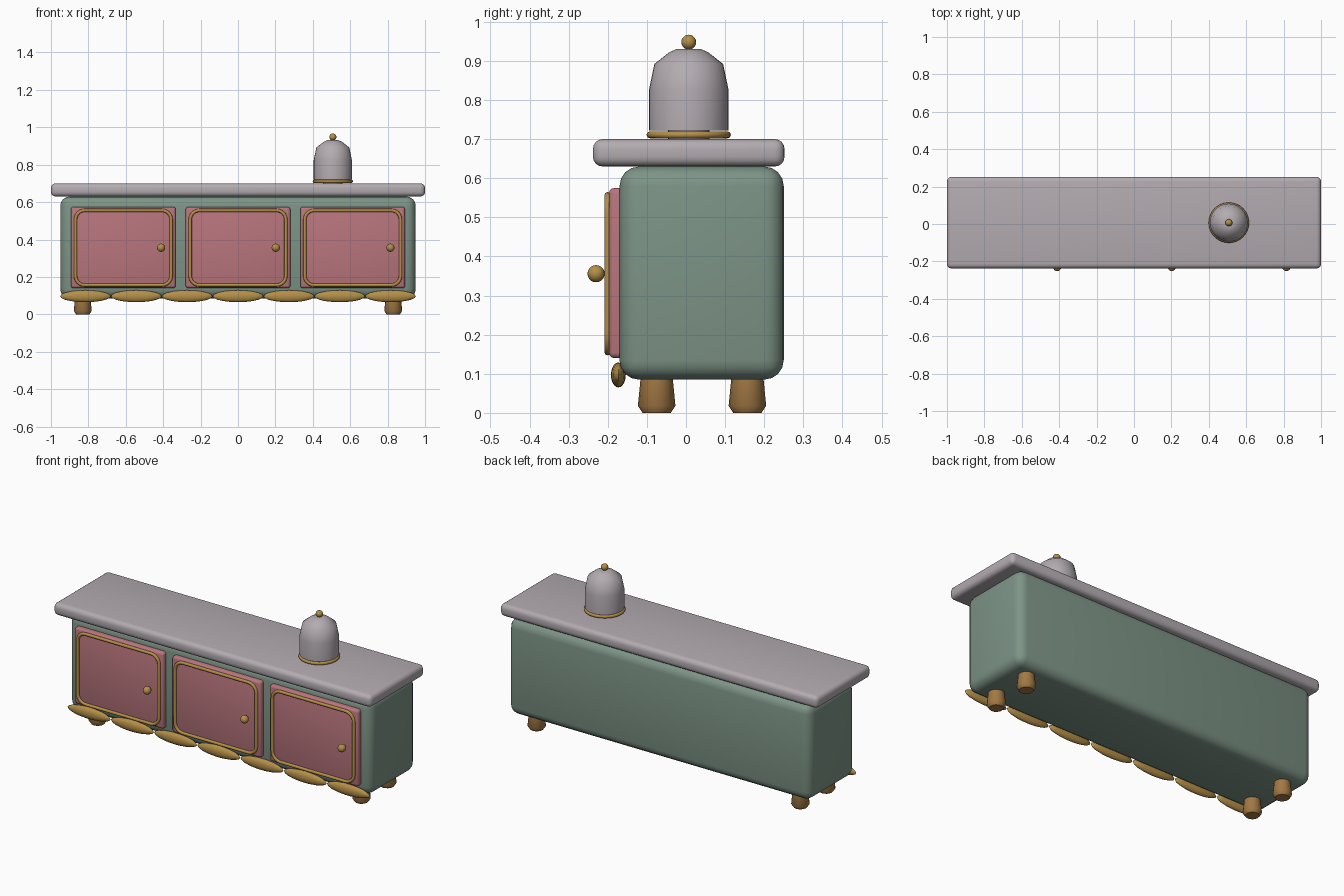
import bpy, bmesh, math
from mathutils import Matrix, Vector

old = bpy.data.objects.get("Cube")
if old:
    bpy.data.objects.remove(old, do_unlink=True)


def material(name, rgb):
    m = bpy.data.materials.new(name)
    m.use_nodes = True
    m.diffuse_color = (*rgb, 1)
    node = next(n for n in m.node_tree.nodes if n.type == 'BSDF_PRINCIPLED')
    node.inputs["Base Color"].default_value = (*rgb, 1)
    return m


green = material("sage green", (0.205, 0.295, 0.24))
pink = material("dusty pink", (0.48, 0.18, 0.205))
grey = material("warm grey", (0.45, 0.41, 0.44))
gold = material("gold", (0.46, 0.275, 0.065))
brown = material("foot brown", (0.36, 0.19, 0.058))


def finish(name, bm, mat, angle=40):
    bmesh.ops.recalc_face_normals(bm, faces=bm.faces)
    me = bpy.data.meshes.new(name)
    bm.to_mesh(me)
    bm.free()
    me.materials.append(mat)
    me.shade_smooth()
    me.set_sharp_from_angle(angle=math.radians(angle))
    ob = bpy.data.objects.new(name, me)
    bpy.context.collection.objects.link(ob)
    return ob


def rounded_box(name, lo, hi, bevel, segments, mat):
    lo, hi = Vector(lo), Vector(hi)
    bm = bmesh.new()
    bmesh.ops.create_cube(bm, size=1, matrix=Matrix.Translation((lo + hi) / 2)
                          @ Matrix.Diagonal((*(hi - lo), 1)))
    bmesh.ops.bevel(bm, geom=bm.edges[:], offset=bevel, segments=segments,
                    profile=0.5, affect='EDGES')
    return finish(name, bm, mat)


def ellipsoid(name, centre, radii, mat, segments=16, rings=10):
    bm = bmesh.new()
    bmesh.ops.create_uvsphere(bm, u_segments=segments, v_segments=rings, radius=1,
                              matrix=Matrix.Translation(centre) @ Matrix.Diagonal((*radii, 1)))
    return finish(name, bm, mat, 60)


def lathe(name, centre, profile, mat, segments=24, angle=40):
    """Spin a (radius, height) profile around a vertical axis."""
    bm = bmesh.new()
    verts = [bm.verts.new((r, 0, z)) for r, z in profile]
    edges = [bm.edges.new(pair) for pair in zip(verts, verts[1:])]
    bmesh.ops.spin(bm, geom=verts + edges, cent=(0, 0, 0), axis=(0, 0, 1),
                   angle=math.tau, steps=segments)
    bmesh.ops.remove_doubles(bm, verts=bm.verts, dist=0.0001)
    bmesh.ops.translate(bm, verts=bm.verts, vec=centre)
    return finish(name, bm, mat, angle)


def trim_frame(name, centre, half_w, half_h, corner, tube):
    """Round tube swept along a rounded rectangle in the door plane."""
    bm = bmesh.new()
    steps, sides, rings = 6, 8, []
    for q, (sx, sz) in enumerate(((1, 1), (-1, 1), (-1, -1), (1, -1))):
        for i in range(steps + 1):
            a = (q + i / steps) * math.pi / 2
            out = Vector((math.cos(a), 0, math.sin(a)))
            p = Vector(centre) + Vector((sx * (half_w - corner), 0, sz * (half_h - corner)))
            p += out * corner
            ring = []
            for k in range(sides):
                t = math.tau * k / sides
                ring.append(bm.verts.new(p + out * tube * math.cos(t)
                                         + Vector((0, tube * math.sin(t), 0))))
            rings.append(ring)
    for a, b in zip(rings, rings[1:] + rings[:1]):
        for k in range(sides):
            n = (k + 1) % sides
            bm.faces.new((a[k], a[n], b[n], b[k]))
    return finish(name, bm, gold, 60)


# Cabinet and counter
rounded_box("cabinet_body", (-0.95, -0.17, 0.085), (0.95, 0.25, 0.63), 0.05, 4, green)
rounded_box("counter_top", (-1, -0.238, 0.63), (1, 0.252, 0.70), 0.025, 4, grey)

# Doors with trim and knobs
for side, x in (("right", -0.613), ("middle", 0), ("left", 0.613)):
    rounded_box(f"{side}_door", (x - 0.28, -0.197, 0.14), (x + 0.28, -0.15, 0.575),
                0.014, 3, pink)
    trim_frame(f"{side}_door_trim", (x, -0.2, 0.356), 0.256, 0.2, 0.05, 0.009)
    ellipsoid(f"{side}_door_knob", (x + 0.202, -0.23, 0.356), (0.022,) * 3, gold)

# Scalloped lower trim
for i in range(7):
    ellipsoid(f"scallop_{i + 1}", ((i - 3) * 0.272, -0.173, 0.097),
              (0.135, 0.019, 0.032), gold)

# Feet
foot = [(0, 0), (0.036, 0), (0.048, 0.018), (0.04, 0.1), (0, 0.1)]
for side, x in (("right", -0.83), ("left", 0.83)):
    for end, y in (("front", -0.075), ("back", 0.157)):
        lathe(f"{end}_{side}_foot", (x, y, 0), foot, brown, 16, 50)

# Serving dome on a gold ring
dome_at = (0.507, 0.007, 0)
ring = [(0.099 + 0.009 * math.cos(math.tau * k / 8),
         0.711 + 0.009 * math.sin(math.tau * k / 8)) for k in range(9)]
lathe("dome_base_ring", dome_at, ring, gold, 32, 60)
lathe("dome_support", dome_at, [(0.053, 0.70), (0.053, 0.724), (0, 0.724)], grey)
dome = [(0, 0.722), (0.102, 0.722), (0.102, 0.825), (0.088, 0.892),
        (0.05, 0.922), (0.03, 0.931), (0, 0.931)]
lathe("serving_dome", dome_at, dome, grey, 32, 50)
ellipsoid("dome_knob", (0.507, 0.007, 0.948), (0.019,) * 3, gold)
